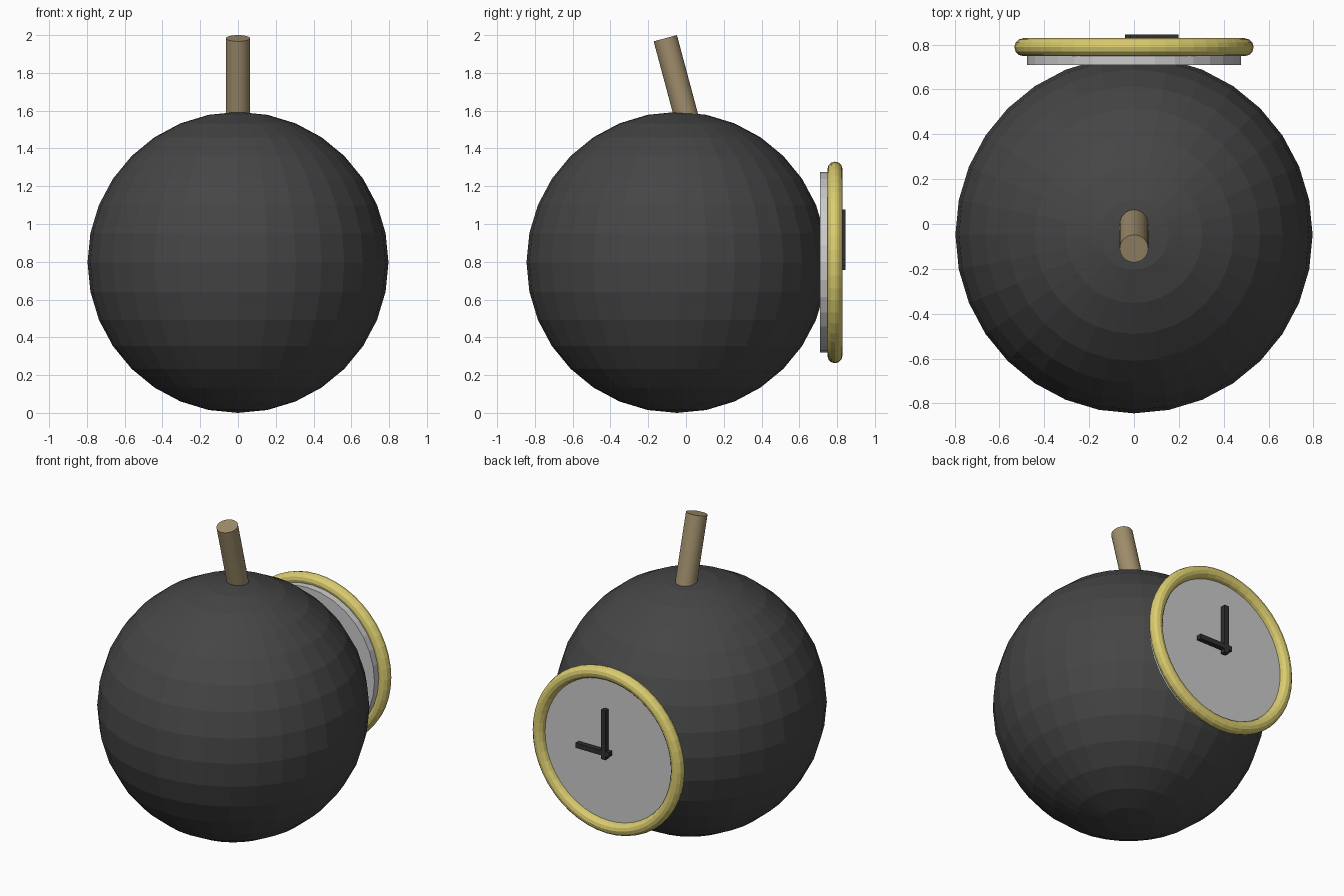
import bpy
from math import radians, sin, cos

if "Cube" in bpy.data.objects:
    bpy.data.objects.remove(bpy.data.objects["Cube"])

# Everything is laid out in body radii, then scaled so the height is 2
TILT = radians(15)
R = 2 / (2.2 + 0.3 * cos(TILT) + 0.08 * sin(TILT))
UPRIGHT = (radians(90), 0, 0)


def at(x, y, z):
    """Position relative to the body centre, in body radii."""
    return (x * R, (y - 0.06) * R, (z + 1) * R)


def finish(name, color=None):
    ob = bpy.context.object
    ob.name = name
    if color:
        mat = bpy.data.materials.new(name + "_color")
        mat.diffuse_color = (*color, 1)
        mat.use_nodes = True
        mat.node_tree.nodes["Principled BSDF"].inputs["Base Color"].default_value = mat.diffuse_color
        ob.data.materials.append(mat)
    return ob


def cylinder(name, radius, depth, loc, rot, color=None):
    bpy.ops.mesh.primitive_cylinder_add(vertices=32, radius=radius * R, depth=depth * R,
                                        location=at(*loc), rotation=rot)
    return finish(name, color)


def box(name, size, loc, color):
    bpy.ops.mesh.primitive_cube_add(size=1, location=at(*loc))
    bpy.context.object.scale = [s * R for s in size]
    return finish(name, color)


# Round body
bpy.ops.mesh.primitive_uv_sphere_add(segments=32, ring_count=16, radius=R, location=at(0, 0, 0))
finish("body", (0.06, 0.06, 0.06))

# Leaning fuse on top
cylinder("fuse", 0.08, 0.6, (0, 0, 1.2), (TILT, 0, 0), (0.35, 0.27, 0.15))

# Clock dial and its rim on the back
cylinder("dial", 0.6, 0.1, (0, 1, 0), UPRIGHT)
bpy.ops.mesh.primitive_torus_add(major_radius=0.62 * R, minor_radius=0.05 * R,
                                 major_segments=48, minor_segments=12,
                                 location=at(0, 1.05, 0), rotation=UPRIGHT)
finish("dial_rim", (0.7, 0.6, 0.16))

# Clock hands
DARK = (0.03, 0.03, 0.03)
box("minute_hand", (0.04, 0.04, 0.4), (0, 1.1, 0.15), DARK)
box("hour_hand", (0.3, 0.04, 0.04), (0.1, 1.1, 0), DARK)
